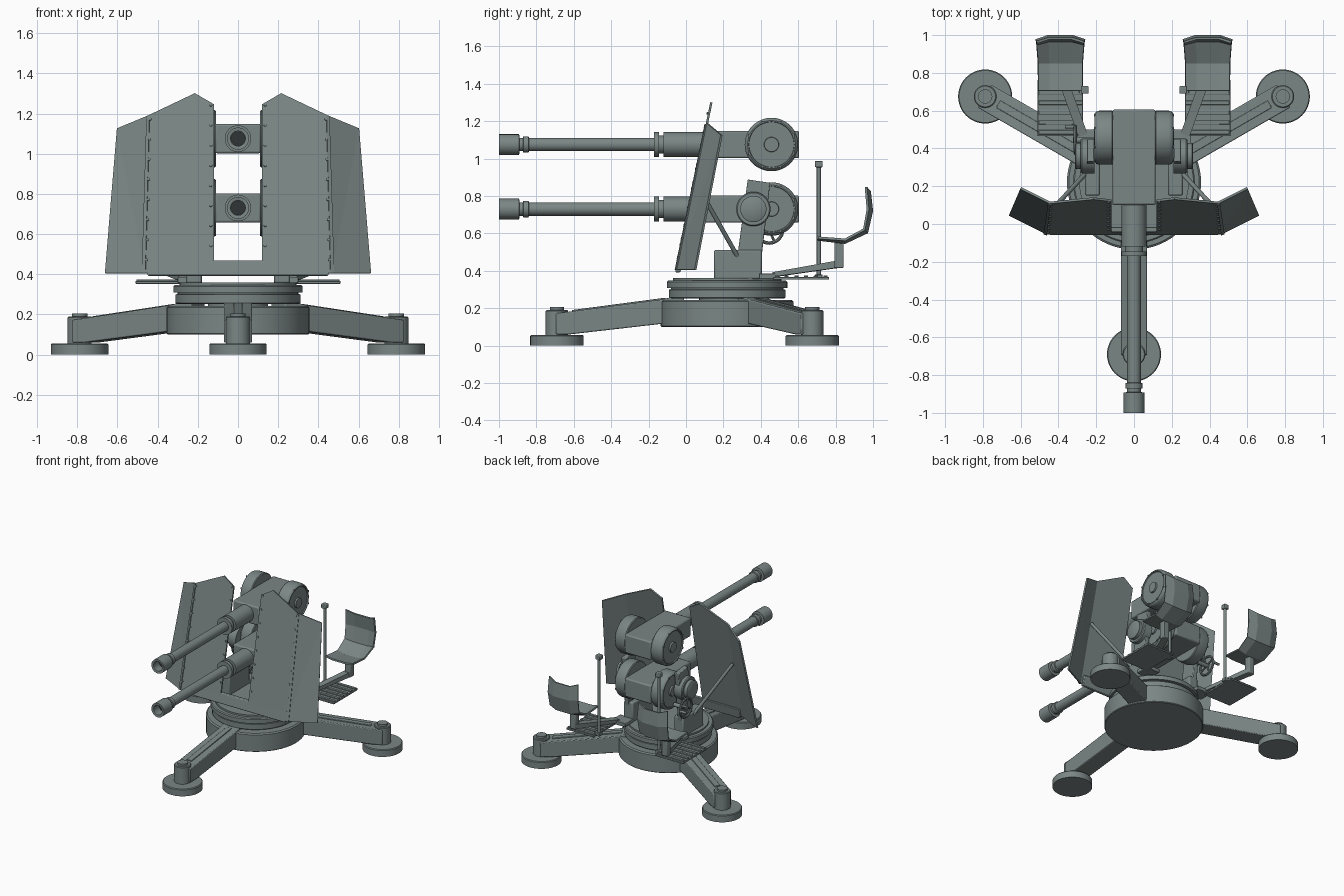
import bpy, bmesh
from math import sin, cos, pi, radians
from mathutils import Vector, Matrix

if "Cube" in bpy.data.objects:
    bpy.data.objects.remove(bpy.data.objects["Cube"])

C = Vector((0, 0.22, 0))  # turntable centre


def material(name, rgb):
    m = bpy.data.materials.new(name)
    m.diffuse_color = (*rgb, 1)
    m.use_nodes = True
    m.node_tree.nodes["Principled BSDF"].inputs["Base Color"].default_value = m.diffuse_color
    return m


STEEL = material("grey_green_steel", (.195, .24, .235))
DARK = material("dark_bore", (.03, .035, .035))


def finish(name, bm, bevel=0, angle=35, thick=0):
    bmesh.ops.recalc_face_normals(bm, faces=bm.faces)
    me = bpy.data.meshes.new(name)
    bm.to_mesh(me)
    bm.free()
    ob = bpy.data.objects.new(name, me)
    bpy.context.collection.objects.link(ob)
    me.materials.append(STEEL)
    if not thick:  # sheet metal stays flat
        me.shade_smooth()
        me.set_sharp_from_angle(angle=radians(angle))
    else:
        m = ob.modifiers.new("Thickness", 'SOLIDIFY')
        m.thickness, m.offset = thick, 0
    if bevel:
        m = ob.modifiers.new("Bevel", 'BEVEL')
        m.width, m.segments, m.limit_method = bevel, 2, 'ANGLE'
    return ob


def box(name, x, y, z, bevel=0.006):
    bm = bmesh.new()
    bmesh.ops.create_cube(bm, size=1)
    for v in bm.verts:
        v.co = [(a + b) / 2 + c * abs(b - a) for (a, b), c in zip((x, y, z), v.co)]
    return finish(name, bm, bevel)


def prism(name, pts, x0, x1, mat=Matrix(), bevel=0.005):
    """Side profile of (y, z) points extruded along x."""
    bm = bmesh.new()
    f = bm.faces.new([bm.verts.new((x0, y, z)) for y, z in pts])
    ext = bmesh.ops.extrude_face_region(bm, geom=[f])
    bmesh.ops.translate(bm, vec=(x1 - x0, 0, 0),
                        verts=[g for g in ext["geom"] if isinstance(g, bmesh.types.BMVert)])
    bm.faces.ensure_lookup_table()
    if f.is_valid and len([e for e in f.edges if e.is_boundary]):  # keep the start cap closed
        bmesh.ops.holes_fill(bm, edges=bm.edges)
    bm.transform(mat)
    return finish(name, bm, bevel)


def lathe(name, prof, loc=(0, 0, 0), axis=(0, 0, 1), n=40, closed=False):
    """Turned profile of (radius, height) points."""
    bm = bmesh.new()
    rings = []
    for r, t in prof:
        if r == 0:
            rings.append([bm.verts.new((0, 0, t))] * n)
        else:
            rings.append([bm.verts.new((r * cos(2 * pi * i / n), r * sin(2 * pi * i / n), t))
                          for i in range(n)])
    for a, b in zip(rings, rings[1:] + (rings[:1] if closed else [])):
        for i in range(n):
            j = (i + 1) % n
            vs = list(dict.fromkeys((a[i], a[j], b[j], b[i])))
            if len(vs) > 2:
                bm.faces.new(vs)
    q = Vector(axis).to_track_quat('Z', 'Y').to_matrix().to_4x4()
    bm.transform(Matrix.Translation(loc) @ q)
    return finish(name, bm)


def rod(name, a, b, r, n=16):
    a, b = Vector(a), Vector(b)
    h = (b - a).length
    return lathe(name, [(0, 0), (r, 0), (r, h), (0, h)], a, b - a, n)


def sheet(name, verts, faces, thick):
    bm = bmesh.new()
    vs = [bm.verts.new(v) for v in verts]
    for f in faces:
        bm.faces.new([vs[i] for i in f])
    return finish(name, bm, thick=thick)


# Base drum, neck and turntable
lathe("base_drum", [(0, .10), (.35, .10), (.355, .105), (.355, .235), (.345, .243), (0, .243)], C, n=64)
lathe("turntable_neck", [(0, .23), (.15, .23), (.15, .27), (0, .27)], C)
lathe("turntable", [(0, .252), (.305, .252), (.312, .258), (.312, .298), (.30, .302), (.30, .308),
                    (.322, .308), (.322, .34), (.315, .347), (.29, .347), (.29, .36), (0, .36)], C, n=64)

# Three outrigger legs with jacks and pads
for i, label in enumerate(("front", "right", "left")):
    m = Matrix.Translation(C) @ Matrix.Rotation(i * 2 * pi / 3, 4, 'Z')
    prism(label + "_leg", [(-.23, .11), (-.23, .274), (-.36, .245), (-.915, .172),
                           (-.915, .06), (-.84, .06), (-.36, .115)], -.07, .07, m, .006)
    prism(label + "_leg_rib", [(-.33, .24), (-.33, .256), (-.83, .19), (-.83, .17)], -.022, .022, m, .003)
    foot = m @ Vector((0, -.91, 0))
    lathe(label + "_foot_pad", [(0, 0), (.143, 0), (.143, .05), (.138, .056), (0, .056)], foot, n=48)
    lathe(label + "_jack", [(0, .05), (.06, .05), (.06, .185), (.055, .19), (.038, .19),
                            (.038, .205), (0, .205)], foot, n=32)

# Twin guns with side drums
for label, z in (("upper", 1.075), ("lower", .73)):
    lathe(label + "_barrel",
          [(0, .1), (.037, .1), (.037, .002), (.041, 0), (.055, 0), (.055, .108), (.036, .11),
           (.036, .128), (.044, .13), (.044, .158), (.036, .16), (.036, .83), (.066, .83),
           (.066, .855), (.048, .855), (.048, .88), (.066, .88), (.066, 1.12), (0, 1.12)],
          (0, -1, z), (0, 1, 0))
    rod(label + "_bore", (0, -.93, z), (0, -.89, z), .0365, 40).data.materials[0] = DARK
    box(label + "_receiver", (-.115, .115), (.1, .605), (z - .073, z + .073), .01)
    for s in (1, -1):
        lathe(label + "_drum",
              [(0, .11), (.138, .11), (.143, .116), (.143, .185), (.138, .2), (.128, .208),
               (.122, .208), (.12, .2), (.04, .2), (.038, .212), (0, .212)],
              (0, .457, z), (s, 0, 0), 48)
        for i in range(8):
            a = 2 * pi * (i + .5) / 8
            p = Vector((s * .2, .457 + .128 * cos(a), z + .128 * sin(a)))
            rod(label + "_drum_bolt", p, p + Vector((s * .012, 0, 0)), .007, 6)


def shield_y(z):
    return -.05 + (z - .4) * .206


for s, side in ((1, "right"), (-1, "left")):
    # Shield half: sloped front panel and swept wing
    pts = [(.12, .41), (.12, 1.245), (.215, 1.30), (.445, 1.19), (.465, .405)]
    vs = [(s * x, shield_y(z), z) for x, z in pts]
    vs += [(s * .60, .19, 1.125), (s * .66, .05, .405)]
    sheet(side + "_shield", vs, [(0, 1, 2, 3, 4), (4, 3, 5), (4, 5, 6)], .012)
    # Narrow cover strip on the fold, rivets beside it and along the inner edge
    sheet(side + "_fold_strip", [(s * .460, shield_y(.405) - .007, .405), (s * .440, shield_y(1.185) - .007, 1.185),
                                 (s * .455, .108, 1.18), (s * .478, -.05, .405)], [(0, 1, 2, 3)], .01)
    for i in range(8):
        z = .54 + i * .1
        for x, zz in ((.135, z), (.455 - .02 * i / 8, z - .07)):
            p = Vector((s * x, shield_y(zz), zz))
            rod(side + "_shield_rivet", p, p + Vector((0, -.013, .003)), .007, 10)
    rod(side + "_shield_strut", (s * .45, .058, .86), (s * .24, .285, .46), .012)

    # Gun cradle: foot block, leaning arm, trunnion
    box(side + "_cradle_block", (s * .18, s * .26), (.15, .405), (.355, .512), .01)
    prism(side + "_cradle_arm", [(.275, .48), (.405, .48), (.45, .87), (.33, .888)], s * .212, s * .25)
    lathe(side + "_trunnion", [(0, .21), (.092, .21), (.092, .275), (.086, .282), (.07, .282),
                               (.07, .308), (.064, .312), (0, .312)], (0, .36, .73), (s, 0, 0))

    # Footplate with slats and bracket
    box(side + "_footplate", (s * .27, s * .51), (.465, .765), (.352, .366), .003)
    for i in range(6):
        y = .475 + i * .052
        box(side + "_footplate_slat", (s * .275, s * .505), (y, y + .022), (.364, .374), .002)
    box(side + "_footplate_bracket", (s * .18, s * .30), (.39, .50), (.356, .386), .004)

    # Seat arm, post and bucket seat
    a, b = Vector((s * .27, .47, 0)), Vector((s * .40, .83, 0))
    d = (b - a).normalized()
    n = Vector((-d.y, d.x, 0)) * .025
    sec = [(a, .367), (a, .392), (b, .457), (b, .418)]
    vs = [p + k * n + Vector((0, 0, z)) for k in (-1, 1) for p, z in sec]
    sheet(side + "_seat_arm", vs, [(0, 1, 2, 3), (4, 5, 6, 7), (0, 1, 5, 4), (1, 2, 6, 5),
                                   (2, 3, 7, 6), (3, 0, 4, 7)], 0)
    box(side + "_seat_post", (s * .375, s * .425), (.793, .843), (.415, .555), .006)
    seat = [(.705, .567, .118), (.85, .55, .118), (.968, .605, .126), (.994, .72, .13), (.982, .825, .125)]
    vs, fs = [], []
    for i, (y, z, w) in enumerate(seat):
        for k, lift in ((-1, 1), (-.5, 0), (.5, 0), (1, 1)):
            vs.append((s * (.39 + k * w), y - lift * (0, 0, .016, .022, .02)[i],
                       z + lift * (.01, .016, .016, .008, .022)[i]))
        if i:
            for k in range(3):
                q = (i - 1) * 4 + k
                fs.append((q, q + 1, q + 5, q + 4))
    sheet(side + "_seat", vs, fs, .013)

    # Upright control lever
    rod(side + "_lever", (s * .26, .71, .36), (s * .26, .71, .96), .011)
    box(side + "_lever_knob", (s * .24, s * .28), (.69, .73), (.953, .988), .005)
    box(side + "_lever_foot", (s * .245, s * .29), (.69, .73), (.352, .38), .003)

# Shield bottom bar
prism("shield_bar", [(-.058, .392), (-.03, .392), (-.014, .468), (-.042, .468)], -.45, .45)

# Elevation handwheel on the left side
W = Vector((-.31, .445, .62))
lathe("handwheel_rim", [(.072 + .009 * cos(i * pi / 4), .009 * sin(i * pi / 4)) for i in range(8)],
      W, (1, 0, 0), 32, True)
for i in range(4):
    a = i * pi / 2 + .4
    rod("handwheel_spoke", W, W + Vector((0, .072 * cos(a), .072 * sin(a))), .007, 8)
rod("handwheel_axle", W + Vector((-.012, 0, 0)), W + Vector((.1, 0, 0)), .016)
rod("handwheel_grip", W + Vector((0, .07, 0)), W + Vector((-.055, .07, 0)), .01, 12)
